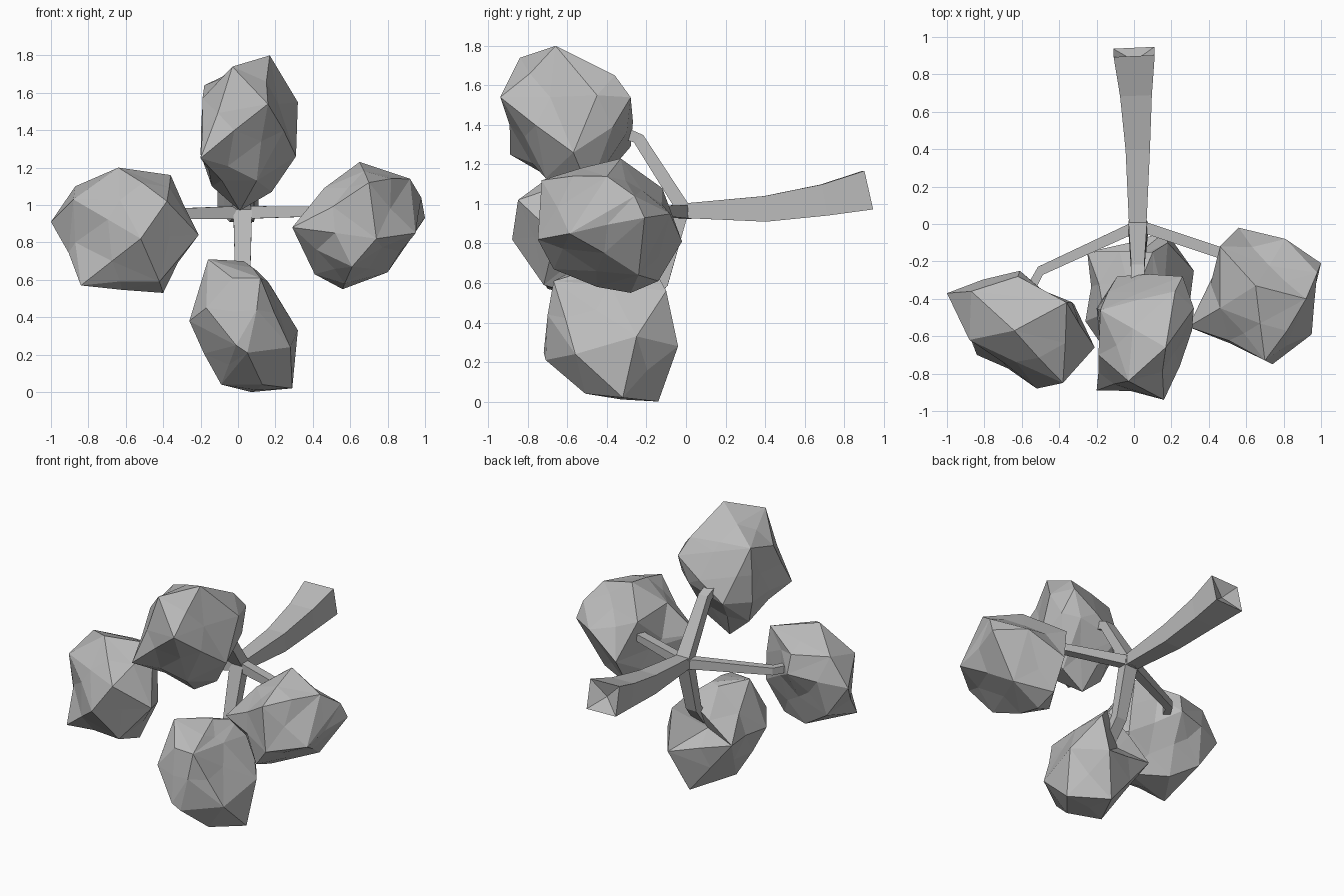
import bpy, bmesh, random
from mathutils import Vector

random.seed(4)
default_cube = bpy.data.objects.get("Cube")
if default_cube:
    bpy.data.objects.remove(default_cube, do_unlink=True)

grey = bpy.data.materials.new("plain grey")
grey.use_nodes = True
grey_value = (0.5, 0.5, 0.5, 1)
grey.diffuse_color = grey_value
grey.node_tree.nodes["Principled BSDF"].inputs["Base Color"].default_value = grey_value


def finish(name, bm):
    """Turn a bmesh into a flat-shaded grey object."""
    bmesh.ops.recalc_face_normals(bm, faces=bm.faces[:])
    mesh = bpy.data.meshes.new(name)
    bm.to_mesh(mesh)
    bm.free()
    mesh.materials.append(grey)
    obj = bpy.data.objects.new(name, mesh)
    bpy.context.collection.objects.link(obj)
    return obj


def strut(name, sections, hollow=0):
    """Four-sided tapering bar; each section is a centre, half width and half depth."""
    bm = bmesh.new()
    centres = [Vector(s[0]) for s in sections]
    rings = []
    for i, (centre, width, depth) in enumerate(sections):
        before = centres[max(i - 1, 0)]
        after = centres[min(i + 1, len(centres) - 1)]
        along = (after - before).normalized()
        # Keep bars upright: sideways is level where the bar runs level
        guide = Vector((0, 0, 1)) if abs(along.z) < 0.7 else Vector((0, 1, 0))
        side = along.cross(guide).normalized()
        up = side.cross(along).normalized()
        rings.append([bm.verts.new(centres[i] + side * width * a + up * depth * b)
                      for a, b in ((-1, -1), (1, -1), (1, 1), (-1, 1))])
    for low, high in zip(rings, rings[1:]):
        for k in range(4):
            n = (k + 1) % 4
            bm.faces.new((low[k], low[n], high[n], high[k]))
    bm.faces.new(rings[0])
    # The far end dips in to a shallow point where it is hollow
    end = bm.faces.new(rings[-1])
    if hollow:
        poked = bmesh.ops.poke(bm, faces=[end])
        poked["verts"][0].co -= along * hollow
    return finish(name, bm)


def clump(name, corners, dents=()):
    """Faceted lump: hull of its main corners, long edges broken, roughened and dented."""
    bm = bmesh.new()
    for corner in corners:
        bm.verts.new(corner)
    bmesh.ops.convex_hull(bm, input=bm.verts[:])
    spare = [v for v in bm.verts if not v.link_faces]
    bmesh.ops.delete(bm, geom=spare, context="VERTS")
    bmesh.ops.recalc_face_normals(bm, faces=bm.faces[:])
    long_edges = [e for e in bm.edges if e.calc_length() > 0.36]
    broken = bmesh.ops.subdivide_edges(bm, edges=long_edges, cuts=1)
    bm.normal_update()
    middles = [v for v in broken["geom_inner"] if isinstance(v, bmesh.types.BMVert)]
    for v in middles:
        v.co += v.normal * random.uniform(-0.03, 0.015)
    bmesh.ops.triangulate(bm, faces=bm.faces[:])
    for dent in map(Vector, dents):
        nearest = min(middles, key=lambda v: (v.co - dent).length)
        nearest.co = dent
    return finish(name, bm)


# Main stem, thickening towards the cut end
strut("main_stem", [
    ((0.02, -0.04, 0.965), 0.045, 0.035),
    ((0.02, 0.4, 0.975), 0.065, 0.065),
    ((0.01, 0.7, 1.02), 0.085, 0.08),
    ((0, 0.92, 1.07), 0.11, 0.1),
], hollow=0.05)

# Four branches fanning out from the stem
strut("left_branch", [
    ((0, 0, 0.96), 0.03, 0.035),
    ((0.45, -0.15, 0.965), 0.03, 0.025),
    ((0.52, -0.2, 0.965), 0.03, 0.025),
])
strut("right_branch", [
    ((0.02, -0.01, 0.96), 0.03, 0.035),
    ((-0.5, -0.25, 0.95), 0.025, 0.025),
    ((-0.56, -0.36, 0.95), 0.025, 0.025),
])
strut("upper_branch", [
    ((0.02, -0.01, 0.97), 0.05, 0.035),
    ((0.02, -0.24, 1.33), 0.035, 0.03),
    ((0.02, -0.34, 1.37), 0.035, 0.03),
])
strut("lower_branch", [
    ((0.025, -0.02, 0.97), 0.05, 0.035),
    ((0.025, -0.12, 0.6), 0.04, 0.03),
    ((0.03, -0.22, 0.48), 0.04, 0.03),
])

# Leafy clumps at the branch tips
clump("upper_clump", [
    (0.17, -0.66, 1.8), (-0.03, -0.84, 1.74), (0.32, -0.45, 1.55),
    (0.16, -0.94, 1.54), (-0.18, -0.46, 1.64), (-0.2, -0.89, 1.25),
    (0.01, -0.5, 0.97), (0.31, -0.57, 1.26), (0.26, -0.28, 1.54),
    (-0.09, -0.28, 1.29), (0.18, -0.49, 1.07), (-0.2, -0.45, 1.27),
    (0.22, -0.36, 1.65), (-0.19, -0.7, 1.57), (-0.14, -0.5, 1.1),
    (0.19, -0.3, 1.36), (0.29, -0.37, 1.39), (0.1, -0.71, 1.13),
])
clump("lower_clump", [
    (-0.16, -0.48, 0.71), (0.03, -0.32, 0.7), (0.18, -0.1, 0.56),
    (0.32, -0.25, 0.33), (0.29, -0.32, 0.02), (0.07, -0.14, 0),
    (-0.09, -0.43, 0.04), (-0.26, -0.52, 0.38), (-0.01, -0.72, 0.25),
    (0.17, -0.04, 0.28), (0.1, -0.7, 0.44), (-0.25, -0.15, 0.39),
    (-0.03, -0.66, 0.61), (0.13, -0.51, 0.04), (0.05, -0.71, 0.21),
    (-0.17, -0.65, 0.45), (0.1, -0.15, 0.65), (0.28, -0.56, 0.24),
    (0.12, -0.67, 0.61),
], dents=[(-0.03, -0.2, 0.44)])
clump("left_clump", [
    (0.65, -0.33, 1.23), (0.81, -0.08, 0.95), (1, -0.21, 0.93),
    (0.98, -0.26, 1.04), (0.95, -0.59, 0.85), (0.74, -0.75, 0.82),
    (0.29, -0.55, 0.88), (0.56, -0.02, 0.81), (0.56, -0.28, 0.55),
    (0.41, -0.35, 0.63), (0.61, -0.67, 0.67), (0.8, -0.24, 0.64),
    (0.46, -0.12, 1.08), (0.46, -0.45, 1.09), (0.7, -0.73, 1.12),
    (0.92, -0.4, 1.14), (0.55, -0.14, 0.61), (0.57, -0.45, 0.58),
], dents=[(0.41, -0.32, 0.9), (0.42, -0.51, 0.76)])
clump("right_clump", [
    (-0.64, -0.57, 1.2), (-0.87, -0.36, 1.1), (-1, -0.37, 0.91),
    (-0.84, -0.7, 0.57), (-0.4, -0.52, 0.53), (-0.42, -0.72, 0.59),
    (-0.21, -0.66, 0.84), (-0.36, -0.42, 1.16), (-0.52, -0.88, 0.82),
    (-0.38, -0.85, 1.02), (-0.61, -0.25, 0.95), (-0.62, -0.28, 1.08),
    (-0.64, -0.41, 0.55), (-0.84, -0.36, 0.68), (-0.88, -0.62, 1.03),
    (-0.32, -0.43, 0.77),
], dents=[(-0.87, -0.58, 0.8)])
